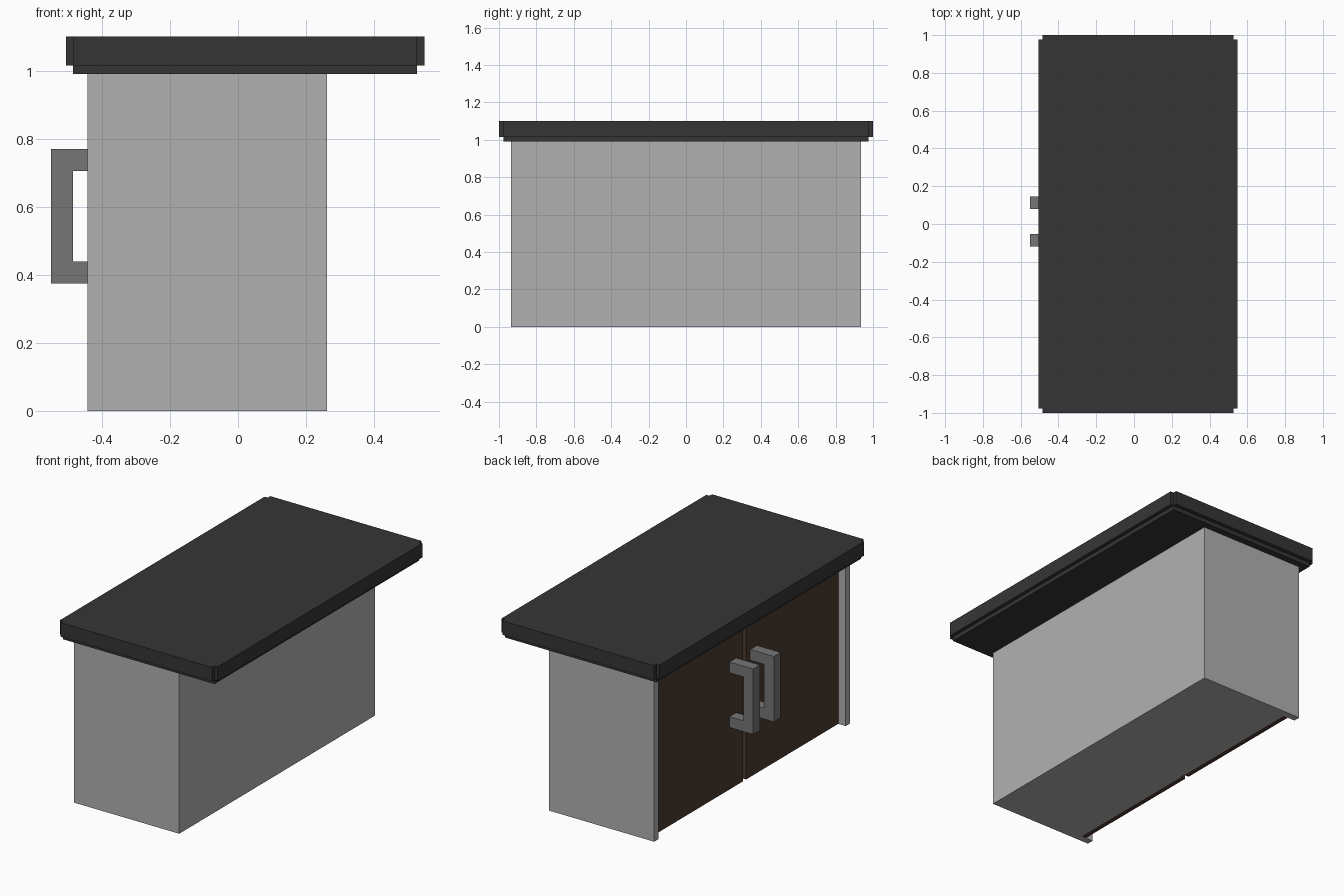
import bpy, bmesh
from mathutils import Vector

if "Cube" in bpy.data.objects:
    bpy.data.objects.remove(bpy.data.objects["Cube"])


def material(name, rgb):
    m = bpy.data.materials.new(name)
    m.diffuse_color = (*rgb, 1.0)
    m.use_nodes = True
    m.node_tree.nodes["Principled BSDF"].inputs["Base Color"].default_value = m.diffuse_color
    return m


GREY = material("light grey body", (0.44, 0.44, 0.44))
DARK = material("charcoal worktop", (0.036, 0.036, 0.036))
BROWN = material("dark brown door", (0.073, 0.043, 0.029))
METAL = material("mid grey handle", (0.18, 0.18, 0.18))


def prism(name, points, direction, mat):
    """Extrude a closed outline of 3D points along a direction."""
    bm = bmesh.new()
    face = bm.faces.new([bm.verts.new(p) for p in points])
    ext = bmesh.ops.extrude_face_region(bm, geom=[face])
    moved = [g for g in ext["geom"] if isinstance(g, bmesh.types.BMVert)]
    bmesh.ops.translate(bm, verts=moved, vec=Vector(direction))
    bmesh.ops.recalc_face_normals(bm, faces=bm.faces)
    mesh = bpy.data.meshes.new(name)
    bm.to_mesh(mesh)
    bm.free()
    mesh.materials.append(mat)
    obj = bpy.data.objects.new(name, mesh)
    bpy.context.collection.objects.link(obj)
    return obj


def plan(name, outline, z0, z1, mat):
    return prism(name, [(x, y, z0) for x, y in outline], (0, 0, z1 - z0), mat)


def rect(x0, x1, y0, y1):
    return [(x0, y0), (x1, y0), (x1, y1), (x0, y1)]


# Cabinet body: solid box whose side panels project past the doors
BX0, BX1, BY = -0.442, 0.262, 0.935
INNER_Y, DOOR_X, DOOR_BACK = 0.893, -0.392, -0.362
plan("cabinet_body", [
    (BX0, -BY), (BX1, -BY), (BX1, BY), (BX0, BY),
    (BX0, INNER_Y), (DOOR_BACK, INNER_Y),
    (DOOR_BACK, -INNER_Y), (BX0, -INNER_Y)], 0, 0.99, GREY)

# Two doors with a narrow gap, each carrying a C-shaped handle
handle = [(DOOR_X, 0.375), (-0.55, 0.375), (-0.55, 0.77), (DOOR_X, 0.77),
          (DOOR_X, 0.705), (-0.485, 0.705), (-0.485, 0.44), (DOOR_X, 0.44)]
for side, y0, y1, hy in (("left", 0.016, INNER_Y, 0.08),
                         ("right", -INNER_Y, -0.014, -0.118)):
    plan(side + "_door", rect(DOOR_X, DOOR_BACK, y0, y1), 0, 0.99, BROWN)
    prism(side + "_handle", [(x, hy, z) for x, z in handle], (0, 0.065, 0), METAL)

# Worktop: notched-corner slab above a smaller lip
X0, X1, XI0, XI1, Y, YI = -0.506, 0.548, -0.485, 0.526, 1.0, 0.976
plan("worktop_slab", [
    (XI0, -Y), (XI1, -Y), (XI1, -YI), (X1, -YI), (X1, YI), (XI1, YI),
    (XI1, Y), (XI0, Y), (XI0, YI), (X0, YI), (X0, -YI), (XI0, -YI)],
    1.015, 1.10, DARK)
plan("worktop_lip", rect(XI0, XI1, -YI, YI), 0.99, 1.015, DARK)
